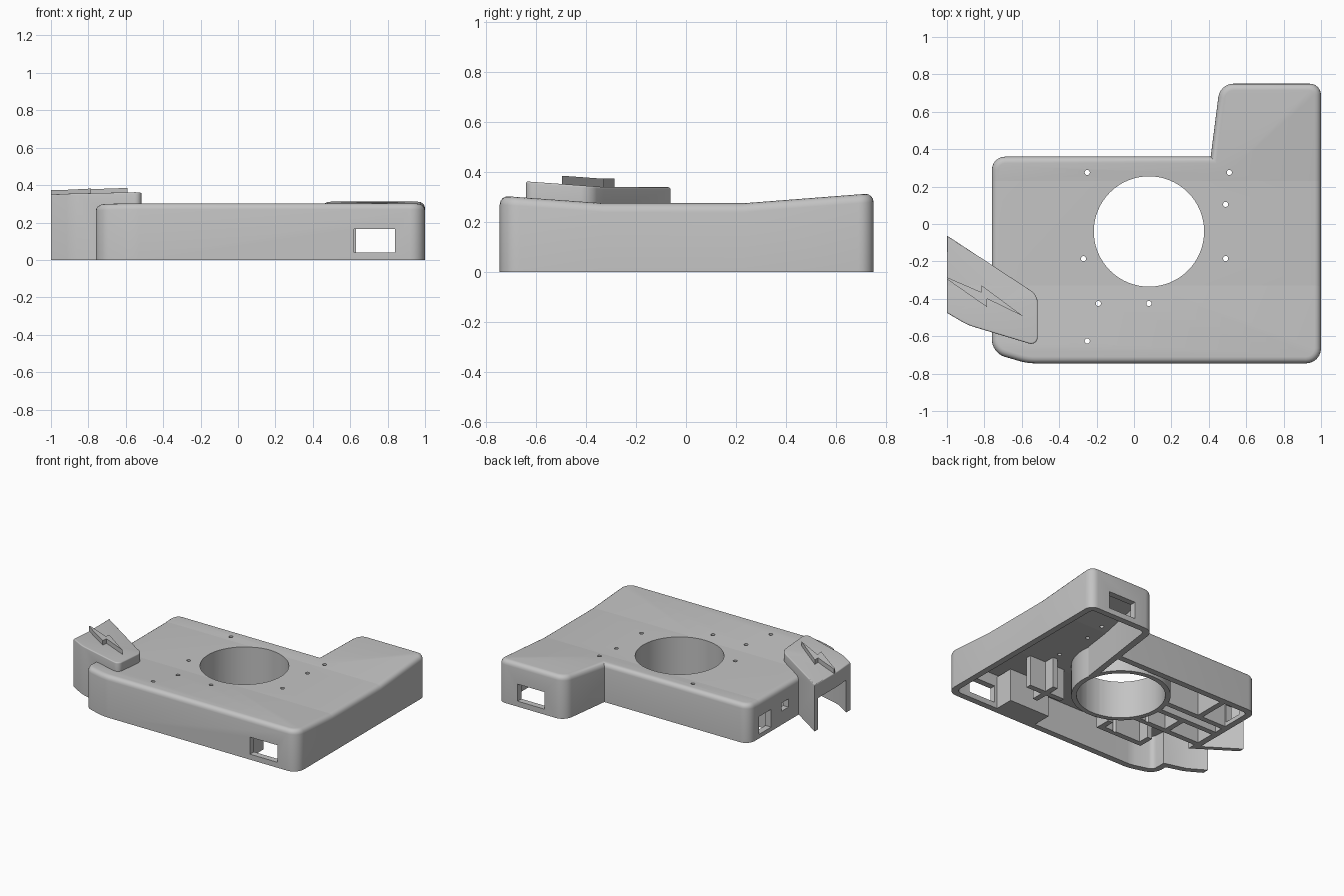
import bpy, bmesh, math
from mathutils import Vector

cube = bpy.data.objects.get("Cube")
if cube:
    bpy.data.objects.remove(cube, do_unlink=True)

grey = bpy.data.materials.new("plain grey")
grey.use_nodes = True
colour = (0.55, 0.55, 0.55, 1)
grey.diffuse_color = colour
grey.node_tree.nodes["Principled BSDF"].inputs["Base Color"].default_value = colour

FRONT_FOLD, BACK_FOLD, LOW = -0.33, 0.23, 0.275


def top_height(y):
    """Dished deck: flat in the middle, rising to the front and back."""
    return LOW + max(0, FRONT_FOLD - y) * 0.072 + max(0, y - BACK_FOLD) * 0.077


def rounded(points, steps=6):
    """Outline from (x, y, corner radius) points."""
    out = []
    for i, (x, y, r) in enumerate(points):
        p = Vector((x, y, 0))
        if not r:
            out.append(p)
            continue
        ends = [(Vector((*points[j][:2], 0)) - p).normalized() * r
                for j in (i - 1, (i + 1) % len(points))]
        for k in range(steps + 1):
            t = k / steps
            a = (1 - t) ** 3 + 3 * (1 - t) ** 2 * t * 0.45
            b = t ** 3 + 3 * t ** 2 * (1 - t) * 0.45
            out.append(p + ends[0] * a + ends[1] * b)
    return out


def prism(name, points, bottom, lift, bevel=0):
    """Upright prism whose top follows the deck height plus lift."""
    bm = bmesh.new()
    bm.faces.new([bm.verts.new(p) for p in rounded(points)])
    for y in (FRONT_FOLD, BACK_FOLD):
        bmesh.ops.bisect_plane(bm, geom=bm.verts[:] + bm.edges[:] + bm.faces[:],
                               plane_co=(0, y, 0), plane_no=(0, 1, 0))
    for v in bm.verts:
        v.co.z = bottom
    new = bmesh.ops.extrude_face_region(bm, geom=bm.faces[:])["geom"]
    for v in (g for g in new if isinstance(g, bmesh.types.BMVert)):
        v.co.z = top_height(v.co.y) + lift
    bmesh.ops.recalc_face_normals(bm, faces=bm.faces[:])
    if bevel:
        rim = [e for e in bm.edges if max(f.normal.z for f in e.link_faces) > 0.9
               and min(abs(f.normal.z) for f in e.link_faces) < 0.1]
        bmesh.ops.bevel(bm, geom=rim, offset=bevel, segments=4, profile=0.5,
                        affect='EDGES', clamp_overlap=False)
    mesh = bpy.data.meshes.new(name)
    bm.to_mesh(mesh)
    bm.free()
    ob = bpy.data.objects.new(name, mesh)
    bpy.context.collection.objects.link(ob)
    mesh.materials.append(grey)
    return ob


def box(x0, x1, y0, y1, z0, z1):
    bpy.ops.mesh.primitive_cube_add(size=1, location=((x0 + x1) / 2, (y0 + y1) / 2, (z0 + z1) / 2))
    ob = bpy.context.object
    ob.scale = (x1 - x0, y1 - y0, z1 - z0)
    return ob


def cylinder(x, y, radius, z0, z1, sides=64):
    bpy.ops.mesh.primitive_cylinder_add(vertices=sides, radius=radius, depth=z1 - z0,
                                        location=(x, y, (z0 + z1) / 2))
    return bpy.context.object


def combine(target, tool, operation):
    """Apply a boolean and discard the tool."""
    mod = target.modifiers.new("cut", 'BOOLEAN')
    mod.operation, mod.solver, mod.object = operation, 'EXACT', tool
    bpy.context.view_layer.objects.active = target
    bpy.ops.object.modifier_apply(modifier=mod.name)
    bpy.data.objects.remove(tool, do_unlink=True)


def smooth(ob):
    """Smooth the rounded edges, keeping the deck folds crisp."""
    bpy.ops.object.select_all(action='DESELECT')
    ob.select_set(True)
    bpy.context.view_layer.objects.active = ob
    bpy.ops.object.shade_smooth_by_angle(angle=math.radians(30))
    verts = ob.data.vertices
    for edge in ob.data.edges:
        ends = [verts[i].co for i in edge.vertices]
        if any(all(abs(p.y - fold) < 0.001 for p in ends) for fold in (FRONT_FOLD, BACK_FOLD)):
            edge.use_edge_sharp = True


# Outer housing and the angled side pod
housing = prism("housing", [
    (-0.76, 0.36, 0.07), (0.41, 0.36, 0), (0.46, 0.75, 0.07), (1, 0.75, 0.06),
    (1, -0.745, 0.08), (-0.57, -0.745, 0.04), (-0.76, -0.69, 0.07)], 0, 0, 0.035)
pod = prism("side_pod", [
    (-1, -0.062, 0), (-0.515, -0.38, 0.04), (-0.515, -0.653, 0.05),
    (-0.89, -0.54, 0.03), (-1, -0.475, 0)], 0, 0.065, 0.008)
combine(housing, pod, 'UNION')

# Hollow underside, opening into the pod
cavity = prism("cavity", [
    (-0.715, 0.315, 0.03), (0.45, 0.315, 0), (0.505, 0.705, 0.03), (0.955, 0.705, 0.03),
    (0.955, -0.70, 0.04), (-0.56, -0.70, 0.03), (-0.715, -0.655, 0.03)], -0.1, -0.05)
combine(housing, cavity, 'DIFFERENCE')
pod_cavity = prism("pod_cavity", [
    (-1.1, -0.033, 0), (-0.7, -0.30, 0), (-0.7, -0.55, 0),
    (-0.88, -0.50, 0), (-1.1, -0.366, 0)], -0.1, -0.045)
combine(housing, pod_cavity, 'DIFFERENCE')

# Centre tube, inner walls and component holders
HOLE_X, HOLE_Y = 0.08, -0.04
combine(housing, cylinder(HOLE_X, HOLE_Y, 0.33, 0, 0.25), 'UNION')
channel_wall = prism("channel_wall", [
    (0.41, 0.35, 0), (0.455, 0.35, 0), (0.41, 0.02, 0), (0.365, 0.02, 0)], 0, -0.03)
combine(housing, channel_wall, 'UNION')
ribs = [
    (-0.73, -0.16, 0.05, 0.09), (-0.52, -0.48, 0.07, 0.33), (-0.73, -0.21, -0.05, -0.01),
    (-0.73, -0.19, -0.23, -0.19), (-0.47, -0.43, -0.21, -0.03),
    (-0.45, -0.07, -0.47, -0.43), (-0.45, -0.41, -0.47, -0.35), (-0.11, -0.07, -0.47, -0.35),
    (0.27, 0.60, -0.72, -0.56), (0.34, 0.63, -0.36, -0.32), (0.46, 0.50, -0.45, -0.24)]
for x0, x1, y0, y1 in ribs:
    combine(housing, box(x0, x1, y0, y1, 0, 0.24), 'UNION')

# Centre bore
combine(housing, cylinder(HOLE_X, HOLE_Y, 0.295, -0.1, 0.4), 'DIFFERENCE')

# Screw holes
for x, y in [(-0.25, 0.275), (0.51, 0.275), (0.49, 0.105), (0.49, -0.185),
             (-0.27, -0.185), (-0.19, -0.425), (0.08, -0.425), (-0.25, -0.625)]:
    combine(housing, cylinder(x, y, 0.014, -0.1, 0.4, 16), 'DIFFERENCE')

# Connector windows: front, back and side
for window in [(0.62, 0.84, -0.8, -0.65, 0.04, 0.165), (0.62, 0.84, 0.65, 0.8, 0.04, 0.165),
               (-0.8, -0.69, 0.10, 0.24, 0.03, 0.16), (-0.8, -0.69, -0.10, -0.02, 0.10, 0.16)]:
    combine(housing, box(*window), 'DIFFERENCE')

# Raised zigzag marker on the pod
marker = prism("zigzag_marker", [(x, y, 0) for x, y in [
    (-1, -0.285), (-0.815, -0.365), (-0.815, -0.328), (-0.59, -0.495),
    (-0.785, -0.40), (-0.785, -0.445), (-1, -0.295)]], 0.32, 0.098)

for ob in (housing, marker):
    ob.data.materials.clear()
    ob.data.materials.append(grey)
    for face in ob.data.polygons:
        face.material_index = 0
    smooth(ob)
